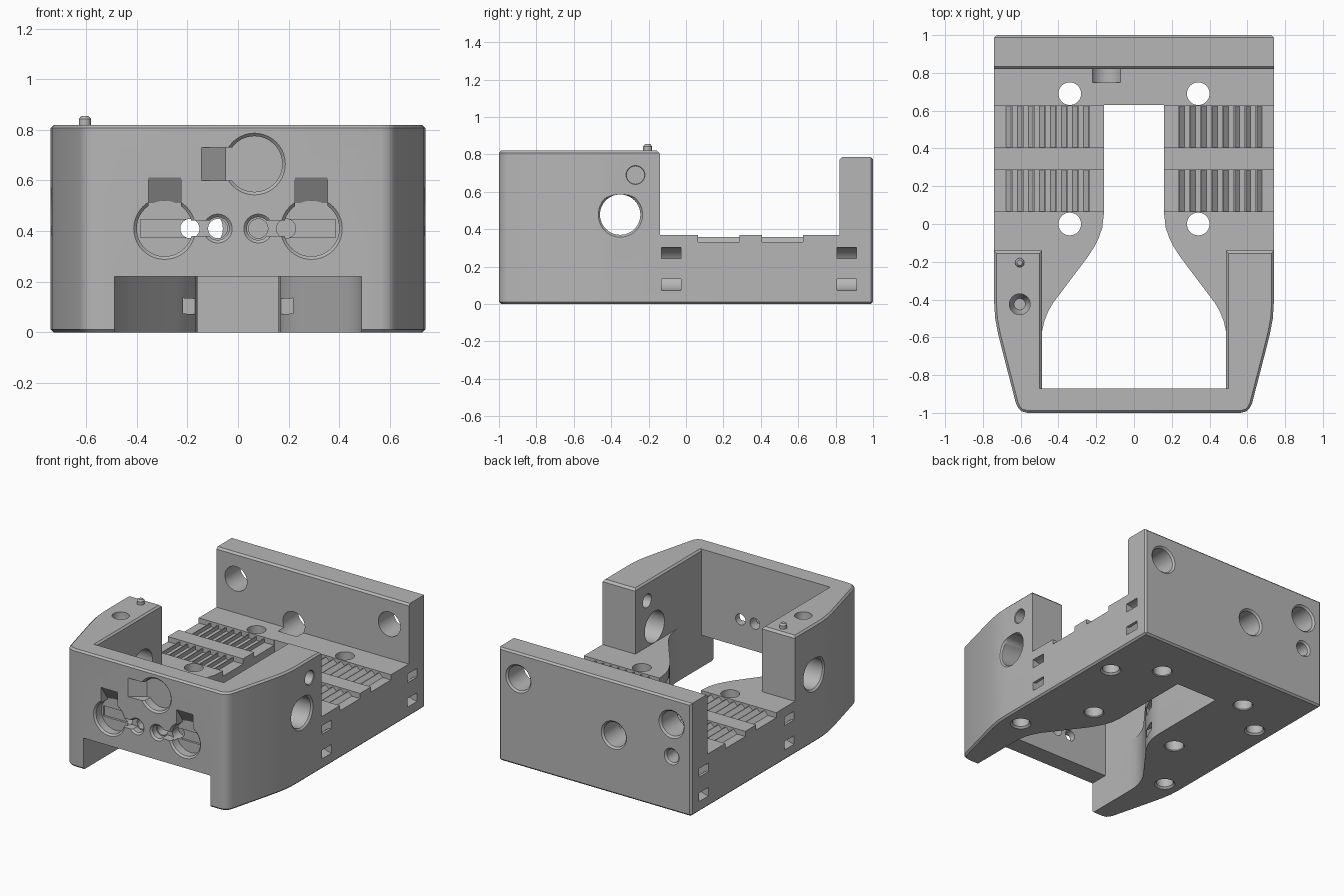
import bpy, bmesh, math

if "Cube" in bpy.data.objects:
    bpy.data.objects.remove(bpy.data.objects["Cube"], do_unlink=True)

grey = bpy.data.materials.new("matte grey")
grey.use_nodes = True
grey.diffuse_color = (0.47, 0.47, 0.47, 1)
grey.node_tree.nodes["Principled BSDF"].inputs["Base Color"].default_value = (0.47, 0.47, 0.47, 1)


def place(axis, u, v, w):
    return {"x": (w, u, v), "y": (u, w, v), "z": (u, v, w)}[axis]


def loft(name, axis, rings):
    """Solid through several outlines, each (position along axis, points)."""
    bm = bmesh.new()
    loops = [[bm.verts.new(place(axis, u, v, w)) for u, v in pts] for w, pts in rings]
    n = len(loops[0])
    for a, b in zip(loops, loops[1:]):
        for i in range(n):
            j = (i + 1) % n
            bm.faces.new((a[i], a[j], b[j], b[i]))
    bm.faces.new(loops[0])
    bm.faces.new(loops[-1])
    bmesh.ops.recalc_face_normals(bm, faces=bm.faces)
    mesh = bpy.data.meshes.new(name)
    bm.to_mesh(mesh)
    bm.free()
    mesh.materials.append(grey)
    obj = bpy.data.objects.new(name, mesh)
    bpy.context.collection.objects.link(obj)
    return obj


def prism(name, axis, a, b, pts):
    return loft(name, axis, [(a, pts), (b, pts)])


def rect(u0, u1, v0, v1):
    return [(u0, v0), (u1, v0), (u1, v1), (u0, v1)]


def circle(u, v, r, top=9, n=40):
    return [(u + r * math.cos(math.tau * i / n), min(top, v + r * math.sin(math.tau * i / n)))
            for i in range(n)]


def finish(obj):
    bpy.ops.object.select_all(action="DESELECT")
    obj.select_set(True)
    bpy.context.view_layer.objects.active = obj
    for m in list(obj.modifiers):
        bpy.ops.object.modifier_apply(modifier=m.name)


def cut(cutter):
    m = body.modifiers.new("cut", "BOOLEAN")
    m.operation, m.solver, m.object = "DIFFERENCE", "EXACT", cutter
    finish(body)
    bpy.data.objects.remove(cutter, do_unlink=True)


def hole(axis, u, v, r, start, end, top=9, flare=0.012):
    """Round hole entering at start, with a chamfered rim."""
    d = 1 if end > start else -1
    cut(loft("hole", axis, [
        (start - 0.02 * d, circle(u, v, r + flare + 0.02, top)),
        (start + flare * d, circle(u, v, r, top)),
        (end, circle(u, v, r, top))]))


def mirrored(half):
    return half + [(-x, y) for x, y in reversed(half)]


# Outer block with tapered, rounded front
outline = mirrored([(0.74, 1), (0.74, -0.42), (0.735, -0.5), (0.72, -0.58), (0.70, -0.66),
                    (0.625, -0.95), (0.613, -0.975), (0.595, -0.992), (0.565, -1)])
body = prism("cradle_body", "z", 0, 0.82, outline)
bev = body.modifiers.new("chamfer", "BEVEL")
bev.width, bev.segments, bev.limit_method, bev.angle_limit = 0.012, 1, "ANGLE", math.radians(50)
finish(body)

# Open bed between the front arms and the rear wall
cut(prism("bed", "x", -1, 1, [
    (-0.155, 0.95), (-0.155, 0.82), (-0.14, 0.805), (-0.14, 0.368), (0.82, 0.368), (0.82, 0.772),
    (0.833, 0.785), (0.988, 0.785), (1, 0.773), (1.1, 0.773), (1.1, 0.95)]))
# Cavity between the arms
cut(prism("cavity", "y", -0.87, -0.1,
          mirrored([(0.488, 0.368), (0.488, 0.808), (0.5, 0.82), (0.5, 0.9)])))
# Central channel flaring toward the front
cut(prism("channel", "z", -0.1, 0.45, mirrored([
    (0.16, 0.63), (0.16, 0.05), (0.168, -0.02), (0.185, -0.07), (0.21, -0.12), (0.245, -0.175),
    (0.43, -0.42), (0.455, -0.465), (0.475, -0.515), (0.486, -0.565), (0.488, -0.62),
    (0.488, -0.87)])))
# Notch under the front wall
cut(prism("notch", "y", -1.1, -0.8, rect(-0.488, 0.488, -0.1, 0.22)))

# Ribbed rests across the bed
for k, y in enumerate((0.065, 0.405)):
    cut(prism("recess", "z", 0.332, 0.5, rect(-0.9, 0.9, y, y + 0.22)))
    for side, label in ((1, "left"), (-1, "right")):
        for i in range(8):
            x = 0.235 + 0.0585 * i
            prism(f"rib_{label}_{k + 1}_{i + 1}", "y", y, y + 0.22,
                  [(side * px, pz) for px, pz in ((x, 0.325), (x, 0.358), (x + 0.006, 0.358),
                                                  (x + 0.032, 0.332), (x + 0.032, 0.325))])


# Curved strap channels
def strap(x, d, y):
    arc = [math.radians(-90 + 15 * i) for i in range(13)]
    pts = [(x - d * 0.07, 0.073)]
    pts += [(x + d * 0.115 * math.cos(t), 0.188 + 0.115 * math.sin(t)) for t in arc]
    pts += [(x - d * 0.07, 0.303), (x - d * 0.07, 0.243)]
    pts += [(x + d * 0.055 * math.cos(t), 0.188 + 0.055 * math.sin(t)) for t in reversed(arc)]
    pts += [(x - d * 0.07, 0.133)]
    cut(prism("strap", "y", y - 0.052, y + 0.052, pts))


for s in (1, -1):
    strap(s * 0.74, -s, -0.08)
    strap(s * 0.74, -s, 0.86)
    strap(s * 0.2, s, -0.08)
    # Bolt holes through the bed and blind holes in the underside
    for y in (0.0, 0.69):
        hole("z", s * 0.34, y, 0.06, 0, 0.5, flare=0.006)
    for y in (-0.415, 0.49):
        hole("z", s * 0.607, y, 0.055, 0, 0.15)
    # Large side port in each arm, upper rear wall hole
    hole("x", -0.352, 0.478, 0.108, s * 0.74, s * 0.4, top=0.585)
    hole("y", s * 0.59, 0.605, 0.085, 1, 0.75)

    # Front sockets: round pocket, ramp, wire slot and through holes
    x = s * 0.29
    hole("y", x, 0.41, 0.11, -1, -0.93)
    cut(prism("ramp", "x", x - 0.064, x + 0.064,
              [(-1.05, 0.45), (-1.05, 0.612), (-1, 0.612), (-0.93, 0.51), (-0.93, 0.45)]))
    cut(prism("slot", "y", -1.05, -0.94, rect(*sorted((s * 0.08, s * 0.22)), 0.38, 0.442)))
    cut(prism("groove", "y", -0.96, -0.915, rect(*sorted((s * 0.2, s * 0.385)), 0.374, 0.446)))
    hole("y", s * 0.08, 0.41, 0.045, -1, -0.945)
    for px in (0.08, 0.19):
        cut(prism("wire", "y", -0.97, -0.8, circle(s * px, 0.41, 0.038)))

# Upper front socket with sideways ramp
hole("y", 0.065, 0.665, 0.11, -1, -0.93)
cut(prism("ramp", "z", 0.6, 0.73,
          [(-0.145, -1.05), (-0.145, -1), (-0.05, -0.93), (0.03, -0.93), (0.03, -1.05)]))

# Single holes: rear wall, left arm, top of right arm
hole("y", -0.145, 0.41, 0.085, 1, 0.75)
hole("y", -0.59, 0.38, 0.045, 1, 0.85)
hole("x", -0.27, 0.69, 0.047, 0.74, 0.4, flare=0.004)
cut(loft("top_hole", "z", [(0.84, circle(-0.605, -0.425, 0.055)), (0.72, circle(-0.605, -0.425, 0.055)),
                           (0.67, circle(-0.605, -0.425, 0.03))]))

# Small locating peg
peg = loft("locating_peg", "z", [(0.8, circle(-0.605, -0.205, 0.024)), (0.843, circle(-0.605, -0.205, 0.024)),
                                 (0.855, circle(-0.605, -0.205, 0.014))])

for obj in (body, peg):
    finish(obj)
    bpy.ops.object.shade_smooth_by_angle(angle=math.radians(30))
